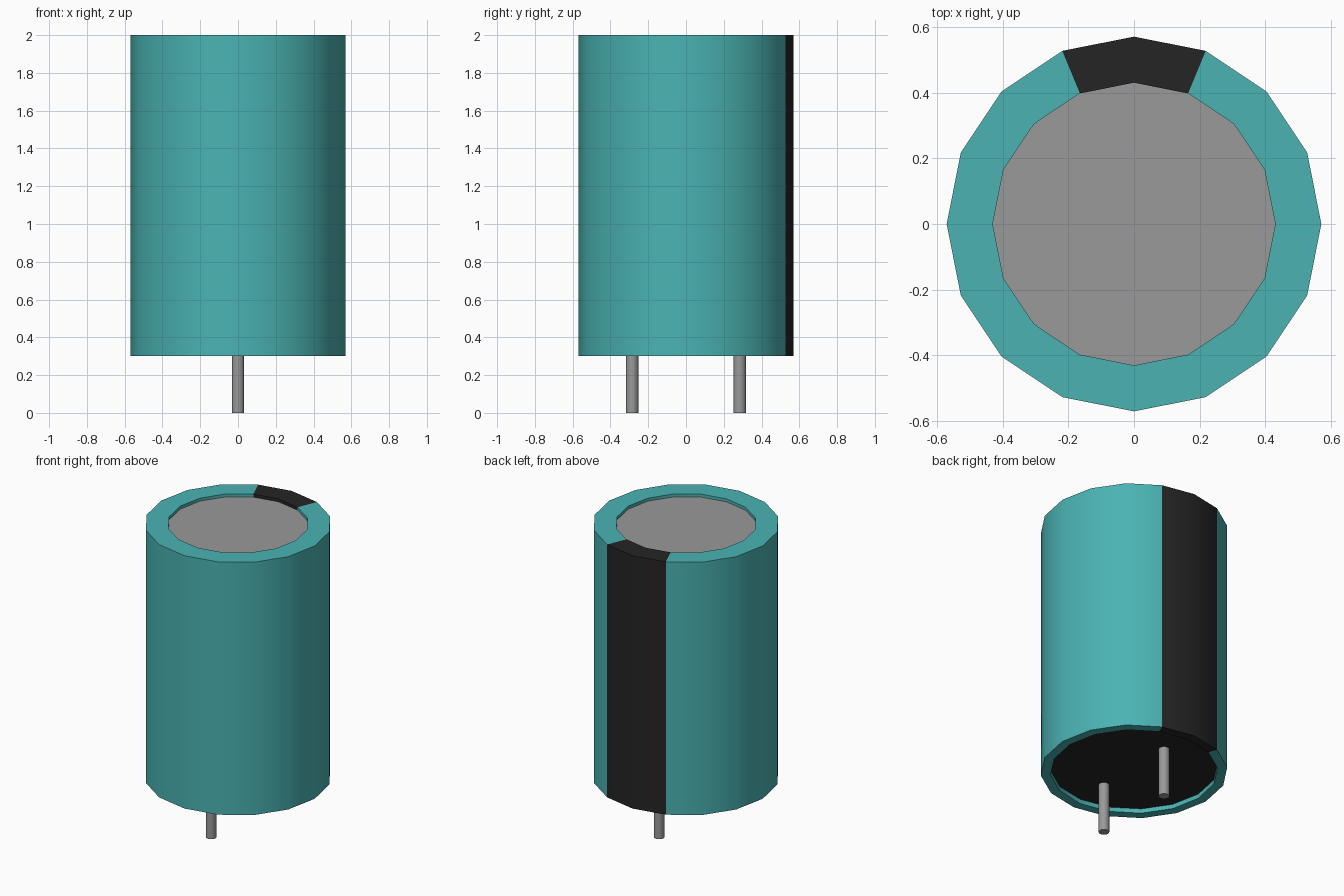
import bpy, bmesh, math

cube = bpy.data.objects.get("Cube")
if cube:
    bpy.data.objects.remove(cube, do_unlink=True)


def make_material(name, colour):
    mat = bpy.data.materials.new(name)
    mat.use_nodes = True
    mat.diffuse_color = (*colour, 1)
    bsdf = next(n for n in mat.node_tree.nodes if n.type == 'BSDF_PRINCIPLED')
    bsdf.inputs["Base Color"].default_value = (*colour, 1)
    return mat


teal = make_material("teal", (0.07, 0.45, 0.45))
black = make_material("black", (0.018, 0.018, 0.018))
grey = make_material("grey", (0.32, 0.32, 0.32))

SIDES = 16
RADIUS, TOP_RADIUS, BASE_RADIUS = 0.57, 0.43, 0.51
TOP, BASE = 2.0, 0.3
TOP_DISC, BASE_DISC = 1.98, 0.33


def add_object(name, bm, materials):
    mesh = bpy.data.meshes.new(name)
    bm.to_mesh(mesh)
    bm.free()
    for mat in materials:
        mesh.materials.append(mat)
    obj = bpy.data.objects.new(name, mesh)
    bpy.context.collection.objects.link(obj)
    bpy.ops.object.select_all(action='DESELECT')
    obj.select_set(True)
    bpy.context.view_layer.objects.active = obj
    bpy.ops.object.shade_smooth_by_angle(angle=math.radians(30))
    return obj


def ring(bm, radius, z):
    return [bm.verts.new((radius * math.cos(a), radius * math.sin(a), z))
            for a in (math.tau * i / SIDES for i in range(SIDES))]


# Sleeve: profile turned around the axis, with a dark stripe down the back
profile = [(BASE_RADIUS, BASE_DISC), (BASE_RADIUS, BASE), (RADIUS, BASE),
           (RADIUS, TOP), (TOP_RADIUS, TOP), (TOP_RADIUS, TOP_DISC)]
bm = bmesh.new()
rings = [ring(bm, r, z) for r, z in profile]
for low, high in zip(rings, rings[1:]):
    for i in range(SIDES):
        j = (i + 1) % SIDES
        face = bm.faces.new((low[i], low[j], high[j], high[i]))
        c = face.calc_center_median()
        face.material_index = int(c.y > 2 * abs(c.x))
add_object("sleeve", bm, [teal, black])


# Recessed end discs
def end_disc(name, radius, z, mat, facing_down=False):
    bm = bmesh.new()
    verts = ring(bm, radius, z)
    bm.faces.new(verts[::-1] if facing_down else verts)
    add_object(name, bm, [mat])


end_disc("metal_top", TOP_RADIUS, TOP_DISC, grey)
end_disc("rubber_base", BASE_RADIUS, BASE_DISC, black, facing_down=True)

# Wire leads
for name, y in (("front_lead", -0.285), ("back_lead", 0.285)):
    bm = bmesh.new()
    bmesh.ops.create_cone(bm, cap_ends=True, segments=SIDES, radius1=0.033,
                          radius2=0.033, depth=BASE_DISC)
    bmesh.ops.translate(bm, verts=bm.verts, vec=(0, y, BASE_DISC / 2))
    add_object(name, bm, [grey])
